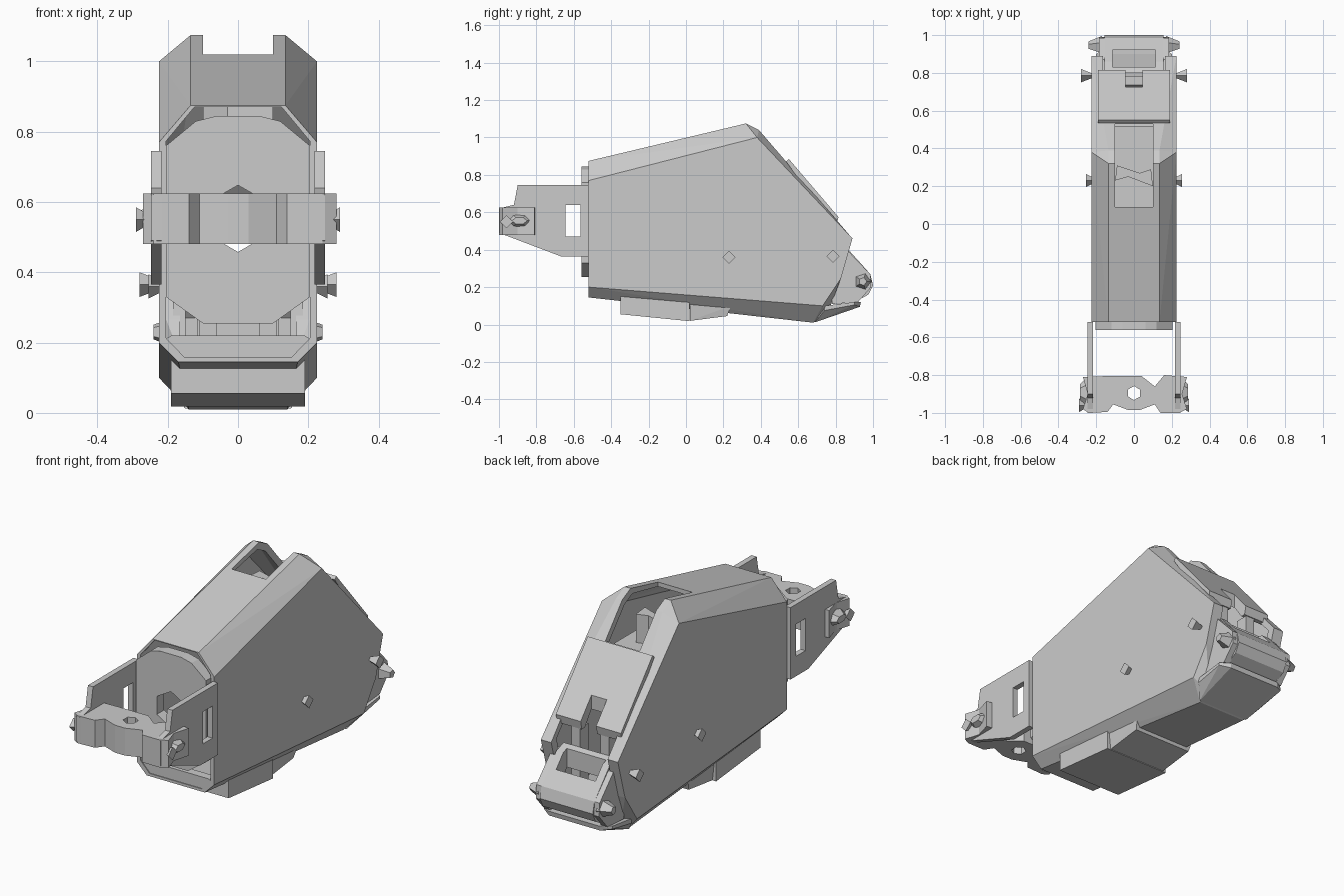
import bpy, bmesh, math
from mathutils import Vector, Matrix

if "Cube" in bpy.data.objects:
    bpy.data.objects.remove(bpy.data.objects["Cube"])


def finish(name, bm):
    bmesh.ops.recalc_face_normals(bm, faces=bm.faces)
    me = bpy.data.meshes.new(name)
    bm.to_mesh(me)
    bm.free()
    ob = bpy.data.objects.new(name, me)
    bpy.context.collection.objects.link(ob)
    return ob


def prism(name, pts, axis, lo, hi):
    """Extrude a 2D outline along x (y,z), y (x,z) or z (x,y)."""
    put = {'x': lambda a, b, t: (t, a, b),
           'y': lambda a, b, t: (a, t, b),
           'z': lambda a, b, t: (a, b, t)}[axis]
    bm = bmesh.new()
    ends = [[bm.verts.new(put(a, b, t)) for a, b in pts] for t in (lo, hi)]
    n = len(pts)
    for e in ends:
        bm.faces.new(e)
    for i in range(n):
        j = (i + 1) % n
        bm.faces.new((ends[0][i], ends[0][j], ends[1][j], ends[1][i]))
    return finish(name, bm)


def box(name, x0, x1, y0, y1, z0, z1):
    return prism(name, [(x0, y0), (x1, y0), (x1, y1), (x0, y1)], 'z', z0, z1)


def hull(name, groups, move=lambda p: p):
    """Convex shell through mirrored side outlines {half width: outline}."""
    bm = bmesh.new()
    for w, pts in groups:
        for y, z in pts:
            for s in (-1, 1):
                bm.verts.new(move(Vector((s * w, y, z))))
    res = bmesh.ops.convex_hull(bm, input=bm.verts)
    loose = [v for v in bm.verts if not v.link_faces]
    bmesh.ops.delete(bm, geom=loose, context='VERTS')
    bmesh.ops.dissolve_limit(bm, angle_limit=0.02, verts=bm.verts, edges=bm.edges)
    return finish(name, bm)


def cut(ob, *cutters):
    for c in cutters:
        m = ob.modifiers.new("cut", 'BOOLEAN')
        m.operation, m.object, m.solver = 'DIFFERENCE', c, 'EXACT'
    bpy.context.view_layer.update()
    dg = bpy.context.evaluated_depsgraph_get()
    me = bpy.data.meshes.new_from_object(ob.evaluated_get(dg))
    ob.modifiers.clear()
    ob.data = me
    for c in cutters:
        bpy.data.objects.remove(c)


def ngon(cx, cy, r, n, turn=0.0):
    return [(cx + r * math.cos(turn + 2 * math.pi * i / n),
             cy + r * math.sin(turn + 2 * math.pi * i / n)) for i in range(n)]


def bolt(name, s, x, y, z, r1, r2, depth, n=5, stretch=1.0):
    bm = bmesh.new()
    bmesh.ops.create_cone(bm, cap_ends=True, segments=n, radius1=r1, radius2=r2, depth=depth)
    bm.transform(Matrix.Translation((s * x, y, z)) @ Matrix.Diagonal((1, stretch, 1, 1))
                 @ Matrix.Rotation(s * math.pi / 2, 4, 'Y'))
    return finish(name, bm)


# Hollow armoured body: chamfered roof and belly
body_groups = [
    (0.225, [(-0.52, 0.20), (-0.52, 0.77), (0.38, 1.0), (0.80, 0.53),
             (0.89, 0.46), (0.83, 0.25), (0.73, 0.10)]),
    (0.135, [(-0.52, 0.875), (0.32, 1.075), (0.39, 1.04)]),
    (0.17, [(-0.52, 0.145)]),
    (0.14, [(0.68, 0.01), (0.75, 0.04)]),
]


def shrink(p):
    y = -0.6 if p.y < -0.5 else p.y * 0.95
    return Vector((p.x * 0.91, y, (p.z - 0.52) * 0.94 + 0.52))


body = hull("body_shell", body_groups)
cut(body,
    hull("inner", body_groups, shrink),
    box("roof_cut", -0.1, 0.1, 0.09, 0.53, 0.8, 1.3),
    box("rear_cut", -0.165, 0.165, 0.72, 1.2, 0.13, 1.0))

# Rear sloping cover with a notch at its lower edge
cover = prism("rear_cover", [(0.535, 0.872), (0.55, 0.885), (0.815, 0.575),
                             (0.805, 0.53), (0.78, 0.53)], 'x', -0.19, 0.19)
cut(cover, box("notch", -0.045, 0.045, 0.725, 0.9, 0.4, 0.75))

# Front plate with a hexagonal hole
half = [(0.06, 0.845), (0.12, 0.83), (0.205, 0.76), (0.205, 0.33), (0.10, 0.255)]
plate = prism("front_plate", half + [(-x, z) for x, z in reversed(half)], 'y', -0.56, -0.50)
cut(plate, prism("bore", ngon(0, 0.553, 0.095, 6, math.pi / 6), 'y', -0.7, -0.4))

# Belly lip under the front opening
prism("front_lip", [(-0.215, 0.205), (-0.17, 0.145), (0.17, 0.145), (0.215, 0.205),
                    (0.19, 0.22), (-0.19, 0.22)], 'y', -0.515, -0.47)

# Front arms with windows
for s, side in ((-1, "left"), (1, "right")):
    a, b = sorted((s * 0.217, s * 0.247))
    arm = prism(side + "_front_arm",
                [(-1.0, 0.49), (-1.0, 0.62), (-0.92, 0.64), (-0.90, 0.745),
                 (-0.52, 0.745), (-0.52, 0.365), (-0.67, 0.365)], 'x', a, b)
    cut(arm, box("window", a - 0.1, b + 0.1, -0.645, -0.565, 0.47, 0.64))
    bolt(side + "_arm_bolt", s, 0.262, -0.89, 0.555, 0.045, 0.02, 0.05, 6, 2.0)
    bolt(side + "_arm_knob", s, 0.27, -0.96, 0.55, 0.012, 0.035, 0.04, 4)
    # Side bolts on body and hatch
    bolt(side + "_body_bolt", s, 0.235, 0.23, 0.36, 0.015, 0.035, 0.04, 4)
    bolt(side + "_rear_bolt", s, 0.25, 0.785, 0.365, 0.012, 0.035, 0.06, 4)
    bolt(side + "_hatch_bolt", s, 0.205, 0.945, 0.23, 0.05, 0.022, 0.07, 5)
    # Hatch hinge cheeks
    a, b = sorted((s * 0.15, s * 0.185))
    prism(side + "_hatch_cheek", [(0.78, 0.11), (0.80, 0.40), (0.87, 0.39), (0.985, 0.27),
                                  (0.99, 0.20), (0.92, 0.12)], 'x', a, b)
    # Latch posts behind the cover
    a, b = sorted((s * 0.06, s * 0.11))
    box(side + "_latch_post", a, b, 0.73, 0.80, 0.2, 0.53)

# Cross bar between the arms
bar = prism("front_cross_bar",
            [(-0.27, -0.98), (-0.24, -1.0), (-0.14, -0.995), (-0.11, -0.955), (-0.03, -0.985),
             (0.03, -0.985), (0.11, -0.955), (0.14, -1.0), (0.24, -1.0), (0.28, -0.98),
             (0.255, -0.9), (0.28, -0.81), (0.16, -0.80), (0.11, -0.86), (0.04, -0.805),
             (-0.14, -0.805), (-0.27, -0.81), (-0.245, -0.9)], 'z', 0.48, 0.625)
cut(bar, prism("bar_hole", ngon(0, -0.895, 0.037, 6, 0.5), 'z', 0.3, 0.8))

# Rear hatch with window, rounded lower bar
hatch = prism("rear_hatch", [(0.80, 0.43), (0.86, 0.41), (0.985, 0.27), (1.0, 0.21),
                             (0.975, 0.16), (0.92, 0.13), (0.87, 0.15), (0.87, 0.27),
                             (0.80, 0.36)], 'x', -0.155, 0.155)
cut(hatch, box("hatch_window", -0.115, 0.115, 0.83, 0.92, 0.0, 0.6))

# Belly plate sticking out at the rear
tail = hull("tail_plate", [(0.2, [(0.74, 0.075), (0.74, 0.10), (0.90, 0.105), (0.90, 0.12)]),
                           (0.15, [(0.69, 0.012), (0.93, 0.095), (0.935, 0.12)])])

# Keel blocks under the belly
prism("keel_front", [(-0.35, 0.15), (-0.35, 0.055), (0.02, 0.018), (0.02, 0.12)], 'x', -0.19, 0.19)
hull("keel_rear", [(0.18, [(0.022, 0.11), (0.24, 0.10)]), (0.17, [(0.022, 0.02), (0.22, 0.045)])])

# Inner deck and the lever seen through the roof slot
box("inner_deck", -0.17, 0.17, 0.05, 0.52, 0.66, 0.78)
prism("lever", [(-0.1, 0.23), (-0.03, 0.25), (0.1, 0.2), (0.09, 0.29), (0.03, 0.27),
                (-0.09, 0.31)], 'z', 0.78, 0.93)
